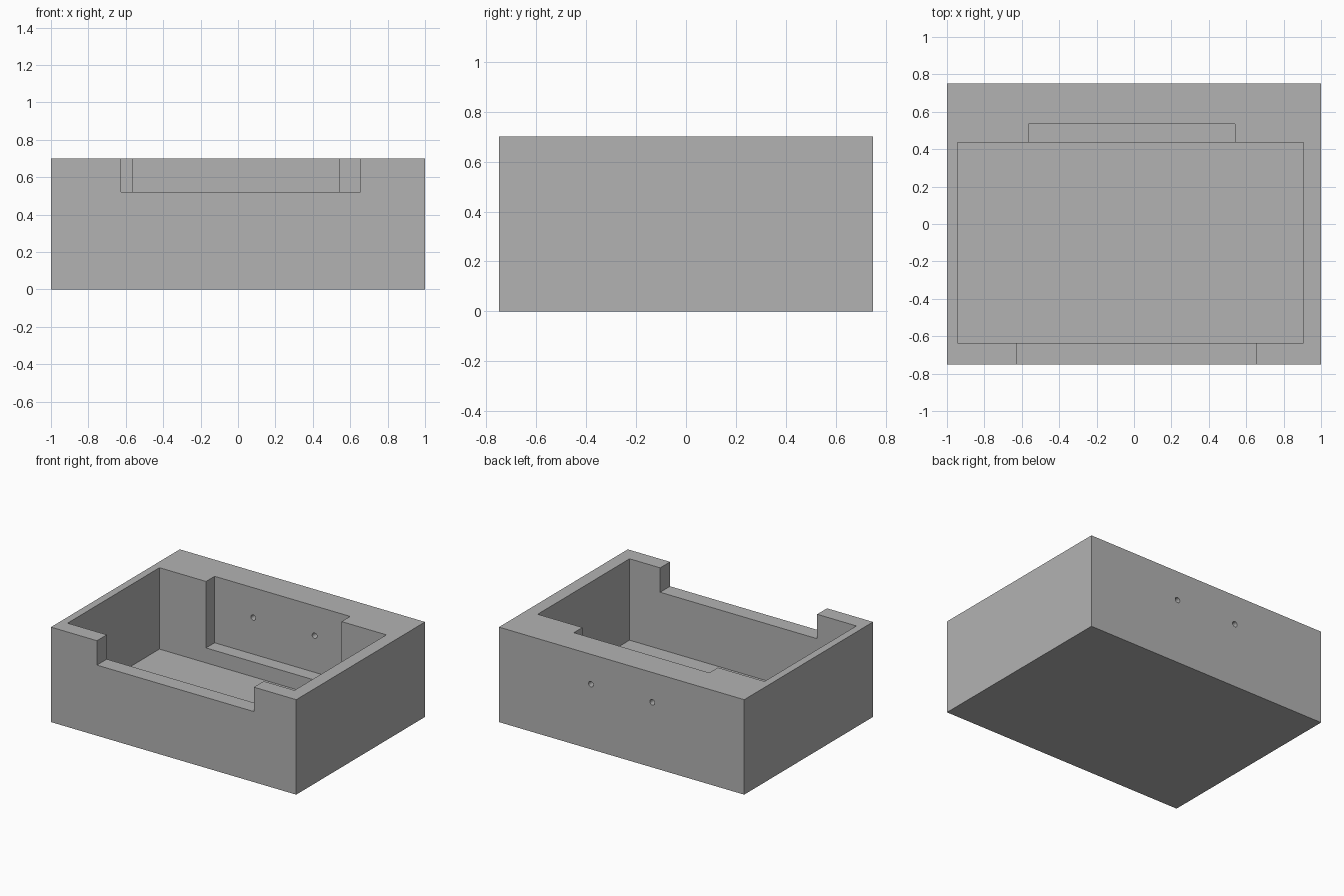
import bpy
from math import radians

cube = bpy.data.objects.get("Cube")
if cube:
    bpy.data.objects.remove(cube, do_unlink=True)

# Single plain grey material
grey = bpy.data.materials.new("plain_grey")
grey.use_nodes = True
colour = (0.45, 0.45, 0.45, 1)
grey.diffuse_color = colour
grey.node_tree.nodes["Principled BSDF"].inputs["Base Color"].default_value = colour


def block(name, low, high):
    """Axis-aligned box between two corners."""
    centre = [(a + b) / 2 for a, b in zip(low, high)]
    bpy.ops.mesh.primitive_cube_add(size=1, location=centre)
    obj = bpy.context.object
    obj.name = name
    obj.scale = [b - a for a, b in zip(low, high)]
    bpy.ops.object.transform_apply(location=True, rotation=True, scale=True)
    obj.data.materials.append(grey)
    return obj


def carve(target, cutter):
    """Subtract the cutter from the target, then discard the cutter."""
    cutter.hide_render = True
    mod = target.modifiers.new(cutter.name, 'BOOLEAN')
    mod.operation = 'DIFFERENCE'
    mod.solver = 'EXACT'
    mod.object = cutter
    bpy.context.view_layer.objects.active = target
    bpy.ops.object.modifier_apply(modifier=mod.name)
    bpy.data.objects.remove(cutter, do_unlink=True)


# Outer tray body
tray = block("tray_body", (-1, -0.75, 0), (1, 0.75, 0.7))

# Main cavity, rear recess with a ledge, and front wall notch
carve(tray, block("main_cavity", (-0.945, -0.635, 0.1), (0.905, 0.435, 1)))
carve(tray, block("rear_recess", (-0.565, 0.2, 0.21), (0.54, 0.535, 1)))
carve(tray, block("front_notch", (-0.625, -1, 0.52), (0.655, -0.4, 1)))

# Two screw holes through the rear wall
for x in (-0.25, 0.25):
    bpy.ops.mesh.primitive_cylinder_add(vertices=24, radius=0.02, depth=0.5,
                                        location=(x, 0.65, 0.48),
                                        rotation=(radians(90), 0, 0))
    hole = bpy.context.object
    hole.name = "screw_hole"
    hole.data.materials.append(grey)
    carve(tray, hole)

# Smooth hole walls, crisp edges elsewhere
bpy.ops.object.select_all(action='DESELECT')
tray.select_set(True)
bpy.context.view_layer.objects.active = tray
bpy.ops.object.shade_smooth_by_angle(angle=radians(30))
